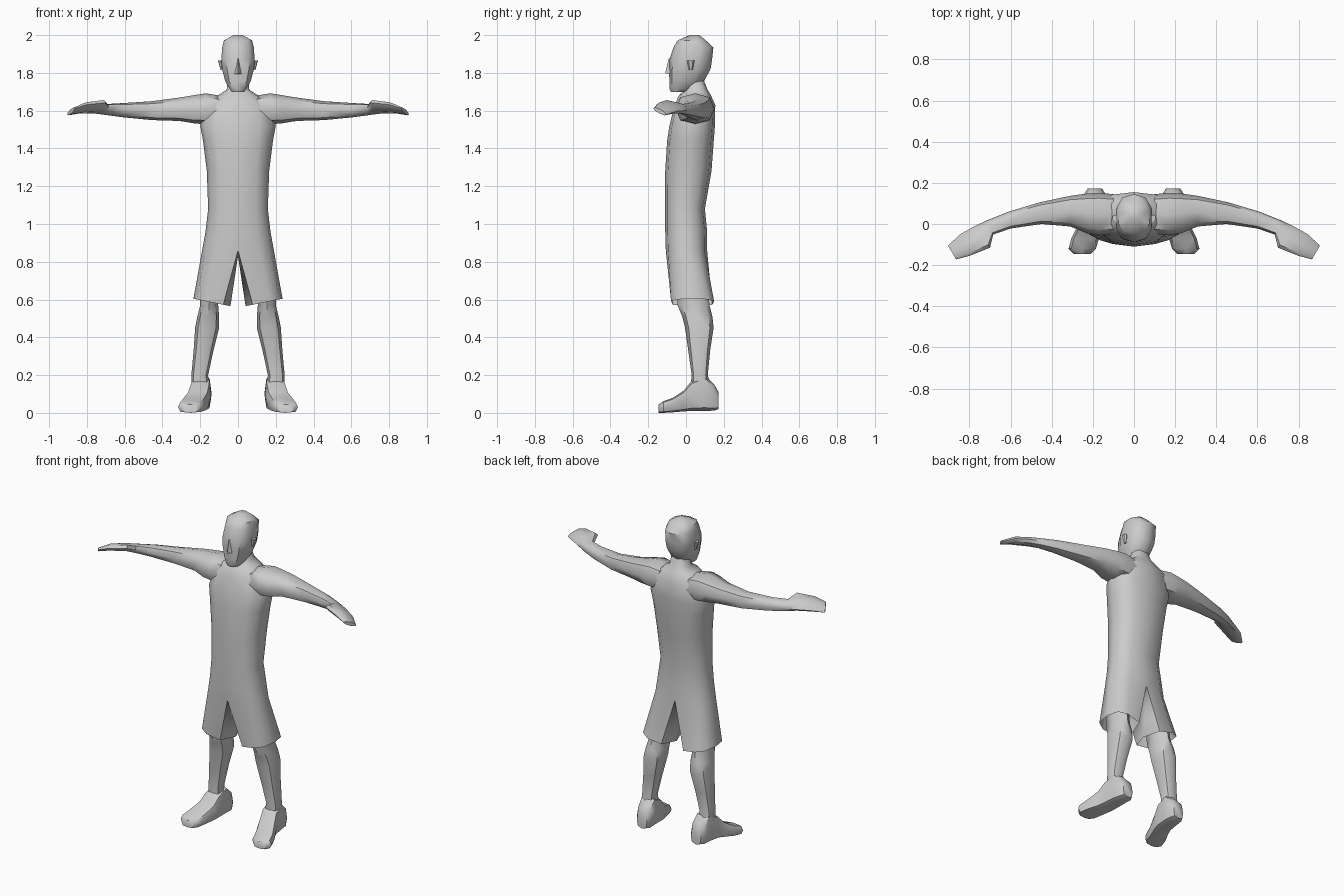
import bpy, bmesh, math
from mathutils import Vector

if "Cube" in bpy.data.objects:
    bpy.data.objects.remove(bpy.data.objects["Cube"])

grey = bpy.data.materials.new("plain grey")
grey.diffuse_color = (0.6, 0.6, 0.6, 1)
grey.use_nodes = True
grey.node_tree.nodes["Principled BSDF"].inputs["Base Color"].default_value = grey.diffuse_color


def sp(v, p):
    return math.copysign(abs(v) ** p, v) if abs(v) > 1e-6 else 0.0


def finish(bm, name, mirror, angle=50):
    bmesh.ops.recalc_face_normals(bm, faces=bm.faces)
    me = bpy.data.meshes.new(name)
    bm.to_mesh(me)
    bm.free()
    me.materials.append(grey)
    ob = bpy.data.objects.new(name, me)
    bpy.context.collection.objects.link(ob)
    if mirror:
        m = ob.modifiers.new("mirror", 'MIRROR')
        m.use_clip = True
        m.merge_threshold = 0.002
    bpy.ops.object.select_all(action='DESELECT')
    ob.select_set(True)
    bpy.context.view_layer.objects.active = ob
    bpy.ops.object.shade_smooth_by_angle(angle=math.radians(angle))
    return ob


def bridge(bm, a, b, closed=True):
    n = len(a)
    for i in range(n if closed else n - 1):
        j = (i + 1) % n
        bm.faces.new((a[i], a[j], b[j], b[i]))


def loft(name, rows, n=8, p=0.8, mirror=True, angle=50):
    """Each row: one edge point, the opposite edge point, half-thickness vector."""
    bm = bmesh.new()
    rings = []
    for a, b, v in rows:
        a, b, v = Vector(a), Vector(b), Vector(v)
        c, u = (a + b) / 2, (b - a) / 2
        rings.append([bm.verts.new(c + u * sp(math.cos(t), p) + v * sp(math.sin(t), p))
                      for t in (2 * math.pi * i / n for i in range(n))])
    for r, s in zip(rings, rings[1:]):
        bridge(bm, r, s)
    bm.faces.new(rings[0])
    bm.faces.new(rings[-1])
    return finish(bm, name, mirror, angle)


# neck, torso and shorts: half rings (z, half width, front y, back y), mirrored
bm = bmesh.new()
rows = [(1.77, .055, .00, .09), (1.71, .06, .00, .115), (1.685, .10, -.035, .13),
        (1.63, .18, -.06, .155), (1.52, .20, -.088, .153), (1.44, .185, -.10, .147),
        (1.28, .165, -.11, .135), (1.08, .158, -.11, .10), (.96, .172, -.11, .112),
        (.86, .19, -.107, .112)]
half = []
for z, w, f, b in rows:
    ring = []
    for i in range(7):
        t = math.radians(-90 + 30 * i)
        ring.append(bm.verts.new((w * sp(math.cos(t), .75),
                                  (f + b) / 2 + (b - f) / 2 * sp(math.sin(t), .85), z)))
    ring[0].co.x = ring[6].co.x = 0
    half.append(ring)
for r, s in zip(half, half[1:]):
    bridge(bm, r, s, False)
# shorts leg below the crotch
crotch = bm.verts.new((0, 0, .83))
hem = []
for i in range(8):
    t = math.radians(-120 + 40 * i) if i < 7 else math.pi
    x = .138 + .098 * sp(math.cos(t), .7)
    hem.append(bm.verts.new((x, .035 + .115 * sp(math.sin(t), .7), .565 + .2 * (x - .04))))
bridge(bm, half[-1] + [crotch], hem)
finish(bm, "torso_and_shorts", True, 60)

# head: (z, half width, front y, back y)
head = [(1.70, .035, -.080, .01), (1.715, .045, -.087, .04), (1.755, .07, -.088, .095),
        (1.82, .088, -.090, .13), (1.87, .092, -.088, .138), (1.935, .087, -.066, .145),
        (1.972, .078, -.045, .105), (2.0, .025, .02, .07)]
loft("head", [((0, f, z), (0, b, z), (w, 0, 0)) for z, w, f, b in head], 10, .8, False, 45)

# nose wedge
loft("nose", [((0, -.11, 1.797), (0, -.06, 1.79), (.018, 0, 0)),
              ((0, -.092, 1.875), (0, -.06, 1.875), (.007, 0, 0))], 4, 1, False, 20)

# ears
loft("ear", [((.085, .015, 1.815), (.085, .035, 1.815), (.008, 0, 0)),
             ((.09, .005, 1.865), (.095, .045, 1.865), (.013, 0, 0))], 6, .8)

# arm and hand: (front edge, back edge, half height)
arm = [((.10, -.05, 1.605), (.10, .145, 1.605), .075),
       ((.17, -.055, 1.61), (.17, .152, 1.61), .082),
       ((.23, -.045, 1.605), (.23, .148, 1.61), .075),
       ((.31, -.012, 1.605), (.31, .137, 1.61), .062),
       ((.45, 0, 1.60), (.46, .105, 1.60), .050),
       ((.60, -.022, 1.605), (.61, .06, 1.60), .038),
       ((.685, -.052, 1.612), (.71, .02, 1.60), .029),
       ((.70, -.115, 1.642), (.775, -.01, 1.60), .026),
       ((.80, -.155, 1.632), (.845, -.05, 1.597), .022),
       ((.865, -.172, 1.612), (.905, -.105, 1.58), .012)]
loft("arm_and_hand", [(a, b, (0, 0, h)) for a, b, h in arm], 8, .85)

# lower leg: (z, inner x, outer x, front y, back y)
leg = [(.68, .10, .20, -.05, .11), (.57, .105, .20, -.045, .125), (.51, .10, .215, -.02, .14),
       (.45, .10, .227, -.005, .146), (.33, .13, .235, .012, .128), (.20, .158, .247, .03, .115),
       (.10, .15, .245, .02, .14)]
loft("lower_leg", [((i, (f + b) / 2, z), (o, (f + b) / 2, z), (0, (b - f) / 2, 0))
                   for z, i, o, f, b in leg], 8, .85)

# foot: (y, inner x, outer x, bottom, top)
foot = [(.172, .155, .225, .02, .11), (.15, .142, .24, .012, .15), (.10, .14, .25, .01, .20),
        (.03, .142, .26, .01, .17), (-.01, .15, .275, .008, .12), (-.07, .17, .305, .003, .08),
        (-.12, .185, .318, 0, .062), (-.145, .21, .295, 0, .045)]
loft("foot", [((i, y, (b + t) / 2), (o, y, (b + t) / 2), (0, 0, (t - b) / 2))
              for y, i, o, b, t in foot], 8, .6)
